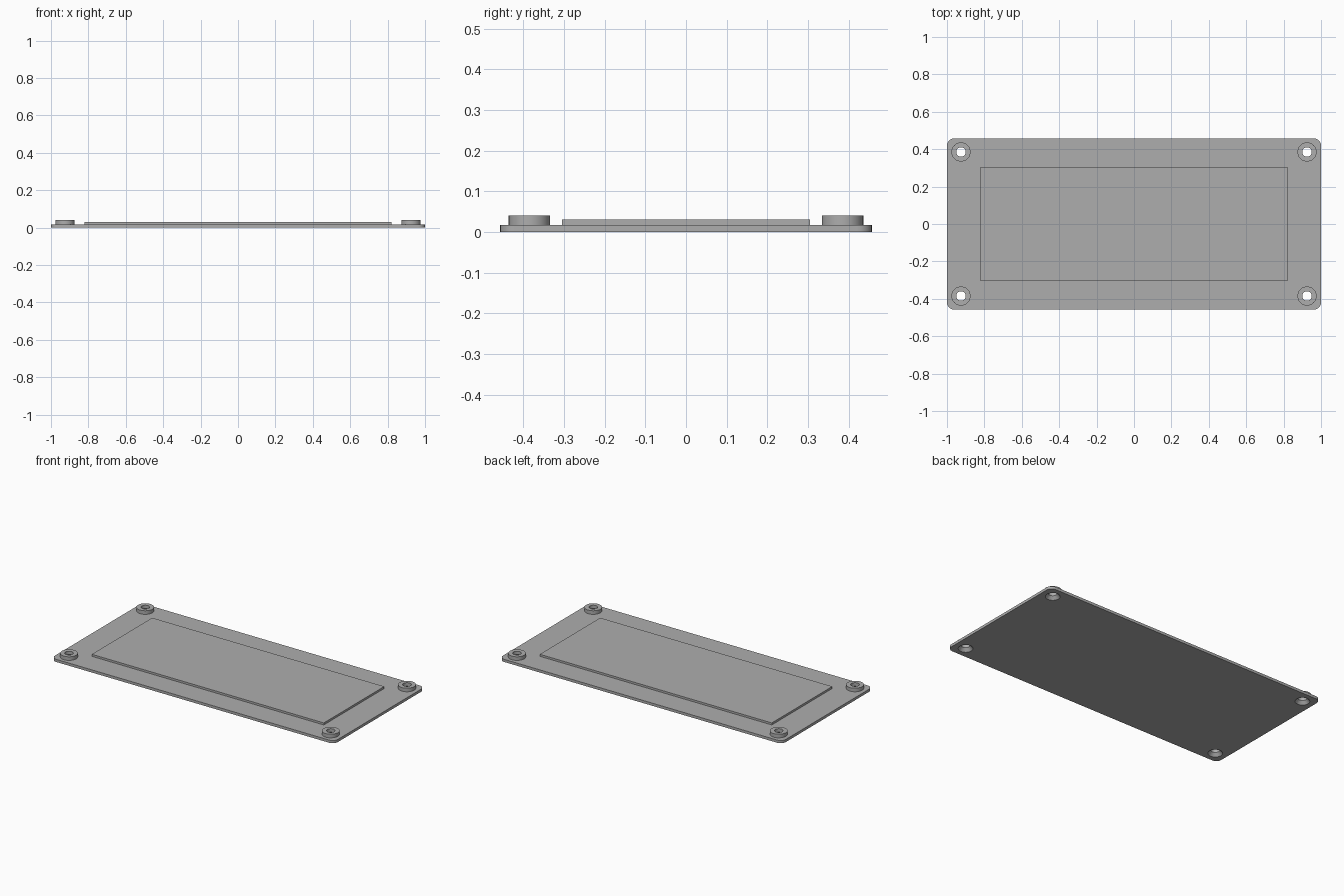
import bpy
import bmesh
import math
from mathutils import Vector

if "Cube" in bpy.data.objects:
    bpy.data.objects.remove(bpy.data.objects["Cube"], do_unlink=True)

HALF_X, HALF_Y, CORNER = 1.0, 0.457, 0.037
PLATE_TOP, PANEL_TOP, BOSS_TOP = 0.017, 0.03, 0.04
BOSS_R, HOLE_R, SINK_R, SINK_TOP = 0.051, 0.025, 0.042, 0.02
CENTRES = [(sx * 0.925, sy * 0.385) for sx in (-1, 1) for sy in (-1, 1)]

grey = bpy.data.materials.new("plain grey")
grey.use_nodes = True
COLOUR = (0.42, 0.42, 0.42, 1)
grey.diffuse_color = COLOUR
grey.node_tree.nodes["Principled BSDF"].inputs["Base Color"].default_value = COLOUR


def finish(name, bm):
    bmesh.ops.recalc_face_normals(bm, faces=bm.faces)
    mesh = bpy.data.meshes.new(name)
    bm.to_mesh(mesh)
    bm.free()
    mesh.materials.append(grey)
    obj = bpy.data.objects.new(name, mesh)
    bpy.context.collection.objects.link(obj)
    return obj


def add_slab(bm, outline, z0, z1):
    """Extrude a closed outline between two heights."""
    face = bm.faces.new([bm.verts.new((x, y, z0)) for x, y in outline])
    top = bmesh.ops.extrude_face_region(bm, geom=[face])["geom"]
    verts = [v for v in top if isinstance(v, bmesh.types.BMVert)]
    bmesh.ops.translate(bm, verts=verts, vec=Vector((0, 0, z1 - z0)))


def rounded_outline(hx, hy, r, steps=8):
    points = []
    for i, (sx, sy) in enumerate([(1, 1), (-1, 1), (-1, -1), (1, -1)]):
        for k in range(steps + 1):
            a = (i + k / steps) * math.pi / 2
            points.append((sx * (hx - r) + r * math.cos(a),
                           sy * (hy - r) + r * math.sin(a)))
    return points


def add_lathe(bm, profile, centre, closed_loop, sides=48):
    """Turn a radius/height profile about a vertical axis."""
    rings = []
    for r, z in profile:
        rings.append([bm.verts.new((centre[0] + r * math.cos(k * math.tau / sides),
                                    centre[1] + r * math.sin(k * math.tau / sides), z))
                      for k in range(sides)])
    pairs = list(zip(rings, rings[1:]))
    if closed_loop:
        pairs.append((rings[-1], rings[0]))
    else:
        bm.faces.new(rings[0])
        bm.faces.new(rings[-1])
    for low, high in pairs:
        for k in range(sides):
            n = (k + 1) % sides
            bm.faces.new((low[k], low[n], high[n], high[k]))


# Hole cutters: a straight bore opening into a countersink below
bm = bmesh.new()
slope = (SINK_R - HOLE_R) / SINK_TOP
for c in CENTRES:
    add_lathe(bm, [(SINK_R + slope * 0.01, -0.01), (HOLE_R, SINK_TOP), (HOLE_R, 0.06)], c, False)
cutter = finish("hole_cutter", bm)
cutter.hide_render = True
cutter.hide_set(True)

# Base plate with rounded corners
bm = bmesh.new()
add_slab(bm, rounded_outline(HALF_X, HALF_Y, CORNER), 0, PLATE_TOP)
plate = finish("base_plate", bm)
cut = plate.modifiers.new("screw holes", "BOOLEAN")
cut.operation = "DIFFERENCE"
cut.solver = "EXACT"
cut.object = cutter

# Raised panel in the middle
bm = bmesh.new()
add_slab(bm, [(-0.82, -0.305), (0.82, -0.305), (0.82, 0.305), (-0.82, 0.305)],
         PLATE_TOP, PANEL_TOP)
finish("raised_panel", bm)

# Ring bosses around the holes
bosses = []
for i, c in enumerate(CENTRES):
    bm = bmesh.new()
    sink_at_top = HOLE_R + slope * (SINK_TOP - PLATE_TOP)
    add_lathe(bm, [(BOSS_R, PLATE_TOP), (BOSS_R, BOSS_TOP), (HOLE_R, BOSS_TOP),
                   (HOLE_R, SINK_TOP), (sink_at_top, PLATE_TOP)], c, True)
    bosses.append(finish(f"screw_boss_{i + 1}", bm))

# Bake the holes, then smooth the round walls while keeping crisp edges
for obj in [plate] + bosses:
    bpy.ops.object.select_all(action="DESELECT")
    obj.select_set(True)
    bpy.context.view_layer.objects.active = obj
    for m in list(obj.modifiers):
        bpy.ops.object.modifier_apply(modifier=m.name)
    bpy.ops.object.shade_smooth_by_angle(angle=math.radians(30))
bpy.data.objects.remove(cutter, do_unlink=True)
